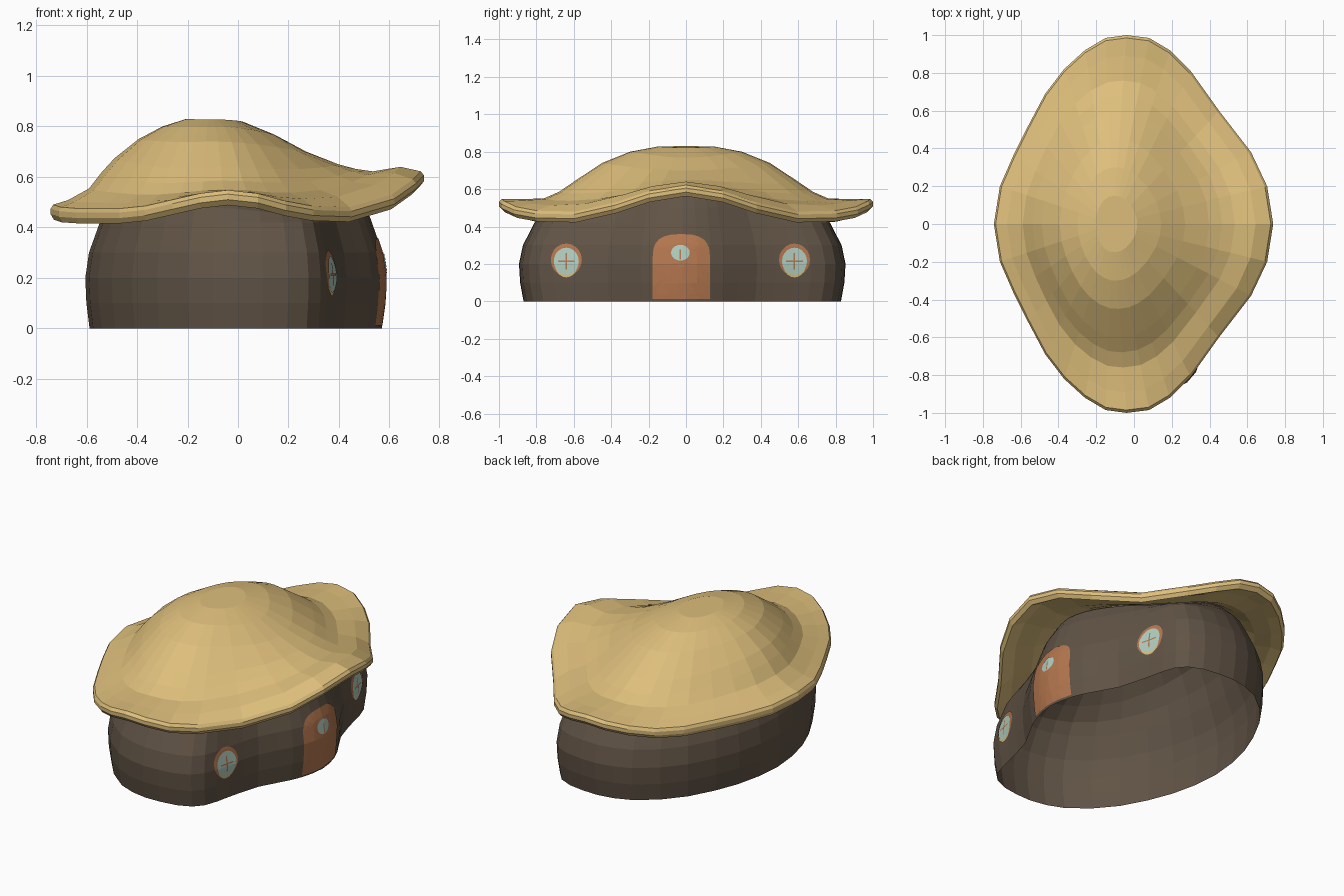
import bpy, bmesh, math
from mathutils import Vector
from mathutils.bvhtree import BVHTree

if "Cube" in bpy.data.objects:
    bpy.data.objects.remove(bpy.data.objects["Cube"])


def material(name, rgb):
    m = bpy.data.materials.new(name)
    m.diffuse_color = (*rgb, 1)
    m.use_nodes = True
    m.node_tree.nodes["Principled BSDF"].inputs["Base Color"].default_value = m.diffuse_color
    return m


STRAW = material("straw", (0.73, 0.52, 0.20))
BROWN = material("dark_brown", (0.12, 0.088, 0.061))
WOOD = material("orange_wood", (0.46, 0.185, 0.078))
GLASS = material("pale_glass", (0.45, 0.62, 0.53))


def skin(name, rings, mat, cap_start=False, cap_end=False, closed=False):
    """Join rings of equal length with quads; return the object and a BVH tree."""
    bm = bmesh.new()
    vs = [[bm.verts.new(p) for p in r] for r in rings]
    n = len(rings[0])
    for a, b in zip(vs, vs[1:]):
        for i in range(n):
            j = (i + 1) % n
            bm.faces.new((a[i], a[j], b[j], b[i]))
    for cap, ring in ((cap_start, vs[0]), (cap_end, vs[-1])):
        if cap:
            bm.faces.new(ring)
    if closed:
        bmesh.ops.recalc_face_normals(bm, faces=bm.faces)
    tree = BVHTree.FromBMesh(bm)
    me = bpy.data.meshes.new(name)
    bm.to_mesh(me)
    bm.free()
    me.materials.append(mat)
    ob = bpy.data.objects.new(name, me)
    bpy.context.collection.objects.link(ob)
    return ob, tree


def mirror(half):
    """Half outline (+y) to a full loop, mirrored across y = 0."""
    return half + [(p[0], -p[1], *p[2:]) for p in reversed(half[1:-1])]


# Roof rim: x, y, height of the lower edge
rim = mirror([(.737, 0, .562), (.705, .2, .53), (.62, .38, .47), (.45, .6, .42),
              (.30, .81, .425), (.19, .92, .445), (.08, .985, .475), (-.04, 1, .488),
              (-.15, .985, .475), (-.26, .92, .45), (-.37, .82, .425), (-.47, .69, .415),
              (-.56, .52, .415), (-.64, .36, .415), (-.71, .2, .42), (-.742, 0, .43)])

# Roof profile heights towards the sides, the right and the left
STEPS = [.15, .3, .45, .6, .68, .76, .89, .985]
SIDE = [.828, .80, .74, .64, .585, .55, .545, .547]
RIGHT = [.82, .768, .70, .65, .632, .622, .64, .622]
LEFT = [.83, .80, .75, .675, .62, .555, .51, .492]
CX, LIP = -.11, .06


def roof_ring(t, drop, k):
    pts = []
    for x, y, low in rim:
        dx = x - CX
        r = math.hypot(dx, y)
        c, s = dx / r, y / r
        arm, ends = (.845, RIGHT) if c > 0 else (.63, LEFT)
        # inner rings are rounder than the pointed rim
        full = 1 / math.hypot(c / arm, s)
        f = t * (1 + (full / r - 1) * (1 - t))
        z = SIDE[k] + (ends[k] - SIDE[k]) * c * c
        edge = SIDE[-1] + (ends[-1] - SIDE[-1]) * c * c
        z += (low + LIP - edge) * min(1, t / .985) ** 4
        pts.append((CX + dx * f, y * f, z - drop))
    return pts


rings = [roof_ring(t, 0, k) for k, t in enumerate(STEPS)]
rings += [roof_ring(1, .016, 7), roof_ring(1, .038, 7), roof_ring(.98, LIP, 7)]
rings += [roof_ring(STEPS[k], .045, k) for k in range(6, -1, -1)]
roof, roof_tree = skin("roof", rings, STRAW, True, True, True)

# Kidney-shaped wall, bulging at the doorway and open underneath
plan = mirror([(.586, 0), (.577, .08), (.557, .155), (.53, .22), (.485, .30), (.43, .4),
               (.40, .5), (.374, .6), (.354, .69), (.328, .765), (.28, .82), (.2, .855),
               (.1, .87), (0, .873), (-.1, .855), (-.2, .815), (-.32, .72), (-.42, .6),
               (-.50, .45), (-.555, .31), (-.59, .16), (-.605, 0)])
OFF = -.02
wall_rings = [[(x * s, y * s + OFF, z) for x, y in plan]
              for z, s in ((0, .972), (.1, .993), (.2, 1), (.3, .976), (.42, .905))]


def under_roof(scale, gap):
    """Wall ring meeting the underside of the roof."""
    ring = []
    for x, y in plan:
        x, y = x * scale, y * scale + OFF
        hit = roof_tree.ray_cast(Vector((x, y, -1)), Vector((0, 0, 1)))[0]
        ring.append((x, y, (hit.z if hit else .55) - gap))
    return ring


top = under_roof(.77, .004)
wall_rings.append([tuple(Vector(a).lerp(Vector(b), .5) + Vector((a[0], a[1], 0)) * .02)
                   for a, b in zip(wall_rings[-1], top)])
wall_rings += [top, under_roof(.69, .008), under_roof(.6, .008)]
wall, wall_tree = skin("wall", wall_rings, BROWN)


def decal(name, outline, mat, lift):
    """Thin sheet laid on the right-hand wall; outline is in (y, z)."""
    cy = sum(p[0] for p in outline) / len(outline)
    cz = sum(p[1] for p in outline) / len(outline)
    rs = []
    for t in (1, .85, .7, .55, .4, .25, .1):
        r = []
        for y, z in outline:
            p = Vector((2, cy + (y - cy) * t, cz + (z - cz) * t))
            hit = wall_tree.ray_cast(p, Vector((-1, 0, 0)))[0]
            r.append(hit + Vector((lift, 0, 0)))
        rs.append(r)
    return skin(name, rs, mat, cap_end=True)


def oval(cy, cz, ry, rz, n=20):
    return [(cy + ry * math.cos(2 * math.pi * i / n), cz + rz * math.sin(2 * math.pi * i / n))
            for i in range(n)]


def bar(cy, cz, hy, hz):
    """Densely sampled rectangle so that it follows the wall."""
    f = [-1, -.5, 0, .5]
    loop = [(a, -1) for a in f] + [(1, a) for a in f] + [(-a, 1) for a in f] + [(-1, -a) for a in f]
    return [(cy + hy * a, cz + hz * b) for a, b in loop]


# Round windows with frame, straw sill and cross bars
for side, cy in (("front", -.64), ("back", .58)):
    decal(side + "_window_frame", oval(cy, .222, .083, .087), WOOD, .003)
    decal(side + "_window_sill", oval(cy, .202, .062, .074), STRAW, .005)
    decal(side + "_window_glass", oval(cy, .214, .067, .073), GLASS, .007)
    decal(side + "_window_bar_upright", bar(cy, .214, .004, .045), WOOD, .009)
    decal(side + "_window_bar_level", bar(cy, .214, .045, .004), WOOD, .009)

# Door with a rounded top and a small pane
DY, HW = -.025, .153
door = [(DY + HW * a, .012) for a in (-1, -.6, -.2, .2, .6, 1)]
door += [(DY + HW, z) for z in (.08, .15, .2)]
for i in range(13):
    a = math.pi * i / 12
    c, s = math.cos(a), math.sin(a)
    door.append((DY + HW * math.copysign(abs(c) ** .75, c), .24 + .12 * abs(s) ** .75))
door += [(DY - HW, z) for z in (.2, .15, .08)]
decal("door", door, WOOD, .004)
decal("door_pane", oval(-.03, .26, .05, .042), GLASS, .007)
decal("door_pane_bar", bar(-.03, .25, .004, .026), WOOD, .009)
